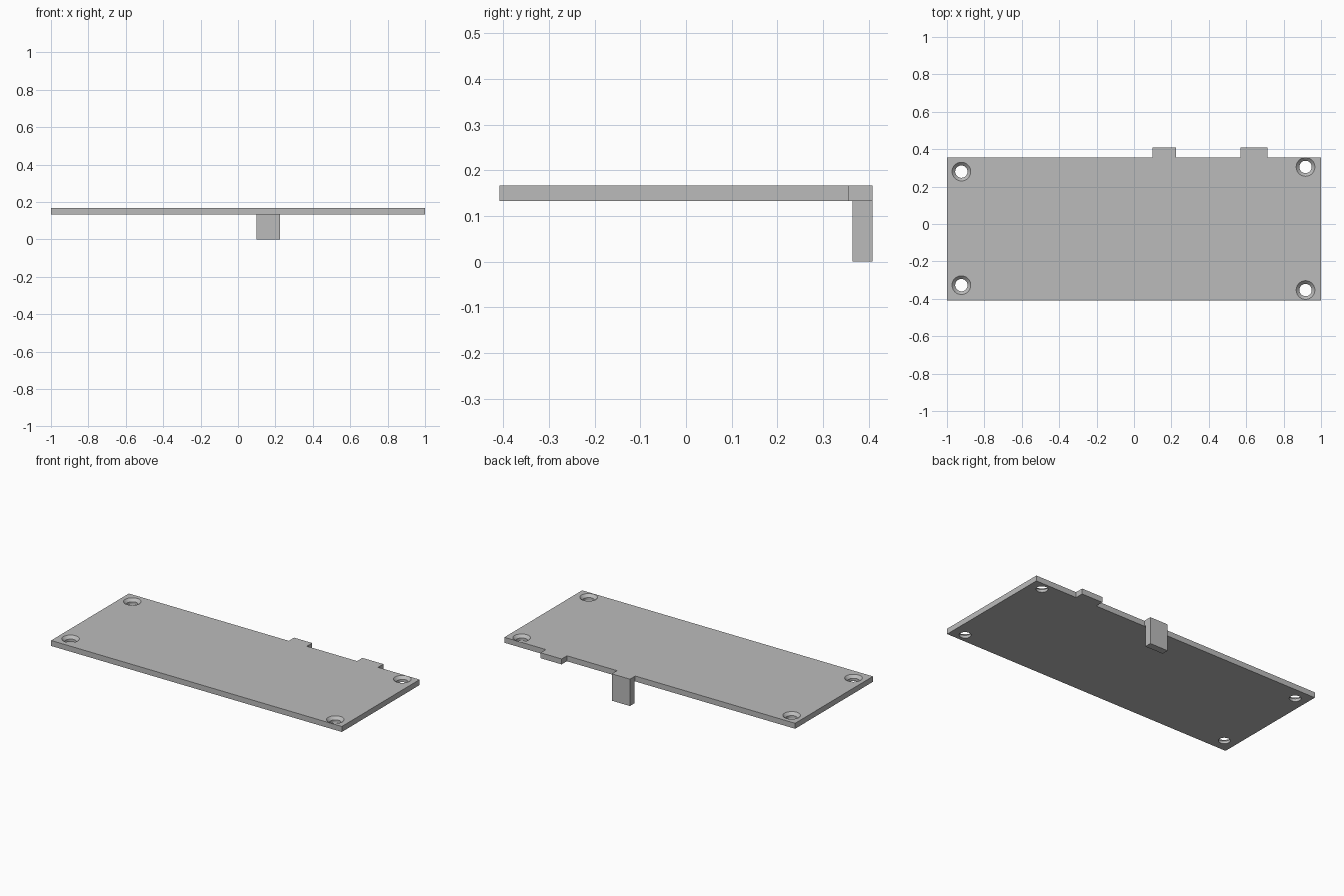
import bpy
import bmesh
import math

if "Cube" in bpy.data.objects:
    bpy.data.objects.remove(bpy.data.objects["Cube"], do_unlink=True)

BOTTOM, TOP = 0.133, 0.167
MID = (BOTTOM + TOP) / 2
FRONT, BACK, TAB_BACK = -0.408, 0.356, 0.408
HOLE_R, SINK_R = 0.033, 0.05
TABS = [(0.10, 0.225), (0.57, 0.715)]
HOLES = [(-0.923, 0.28), (-0.923, -0.327), (0.917, 0.305), (0.917, -0.353)]

grey = bpy.data.materials.new("plain grey")
grey.use_nodes = True
colour = (0.5, 0.5, 0.5, 1)
grey.diffuse_color = colour
grey.node_tree.nodes["Principled BSDF"].inputs["Base Color"].default_value = colour


def make_object(name, bm):
    bmesh.ops.recalc_face_normals(bm, faces=bm.faces)
    mesh = bpy.data.meshes.new(name)
    bm.to_mesh(mesh)
    bm.free()
    mesh.materials.append(grey)
    obj = bpy.data.objects.new(name, mesh)
    bpy.context.collection.objects.link(obj)
    return obj


def extrude_outline(name, outline, low, high):
    bm = bmesh.new()
    face = bm.faces.new([bm.verts.new((x, y, low)) for x, y in outline])
    grown = bmesh.ops.extrude_face_region(bm, geom=[face], use_keep_orig=True)
    verts = [v for v in grown["geom"] if isinstance(v, bmesh.types.BMVert)]
    bmesh.ops.translate(bm, vec=(0, 0, high - low), verts=verts)
    return make_object(name, bm)


def countersink_cutters(name, sides=40):
    # straight bore below, widening cone above, continued past the plate
    profile = [(HOLE_R, BOTTOM - 0.03), (HOLE_R, MID), (SINK_R, TOP),
               (2 * SINK_R - HOLE_R, 2 * TOP - MID)]
    bm = bmesh.new()
    for cx, cy in HOLES:
        rings = []
        for r, z in profile:
            angles = [math.tau * i / sides for i in range(sides)]
            rings.append([bm.verts.new((cx + r * math.cos(a), cy + r * math.sin(a), z))
                          for a in angles])
        for low, high in zip(rings, rings[1:]):
            for i in range(sides):
                j = (i + 1) % sides
                bm.faces.new((low[i], low[j], high[j], high[i]))
        bm.faces.new(rings[0][::-1])
        bm.faces.new(rings[-1])
    return make_object(name, bm)


# Cover plate with two locating tabs along the back edge
outline = [(1, BACK), (1, FRONT), (-1, FRONT), (-1, BACK)]
for x0, x1 in TABS:
    outline += [(x0, BACK), (x0, TAB_BACK), (x1, TAB_BACK), (x1, BACK)]
plate = extrude_outline("cover_plate", outline, BOTTOM, TOP)

# Four countersunk screw holes
cutter = countersink_cutters("screw_hole_cutters")
cutter.hide_render = True
cut = plate.modifiers.new("screw holes", "BOOLEAN")
cut.operation = "DIFFERENCE"
cut.solver = "EXACT"
cut.object = cutter
bpy.context.view_layer.objects.active = plate
plate.select_set(True)
bpy.ops.object.modifier_apply(modifier=cut.name)
bpy.data.objects.remove(cutter, do_unlink=True)
bpy.ops.object.shade_smooth_by_angle(angle=math.radians(30))

# Leg hanging down from the first tab
x0, x1 = TABS[0]
leg_front = 0.365
extrude_outline("tab_leg", [(x0, leg_front), (x1, leg_front), (x1, TAB_BACK), (x0, TAB_BACK)],
                0, BOTTOM)
